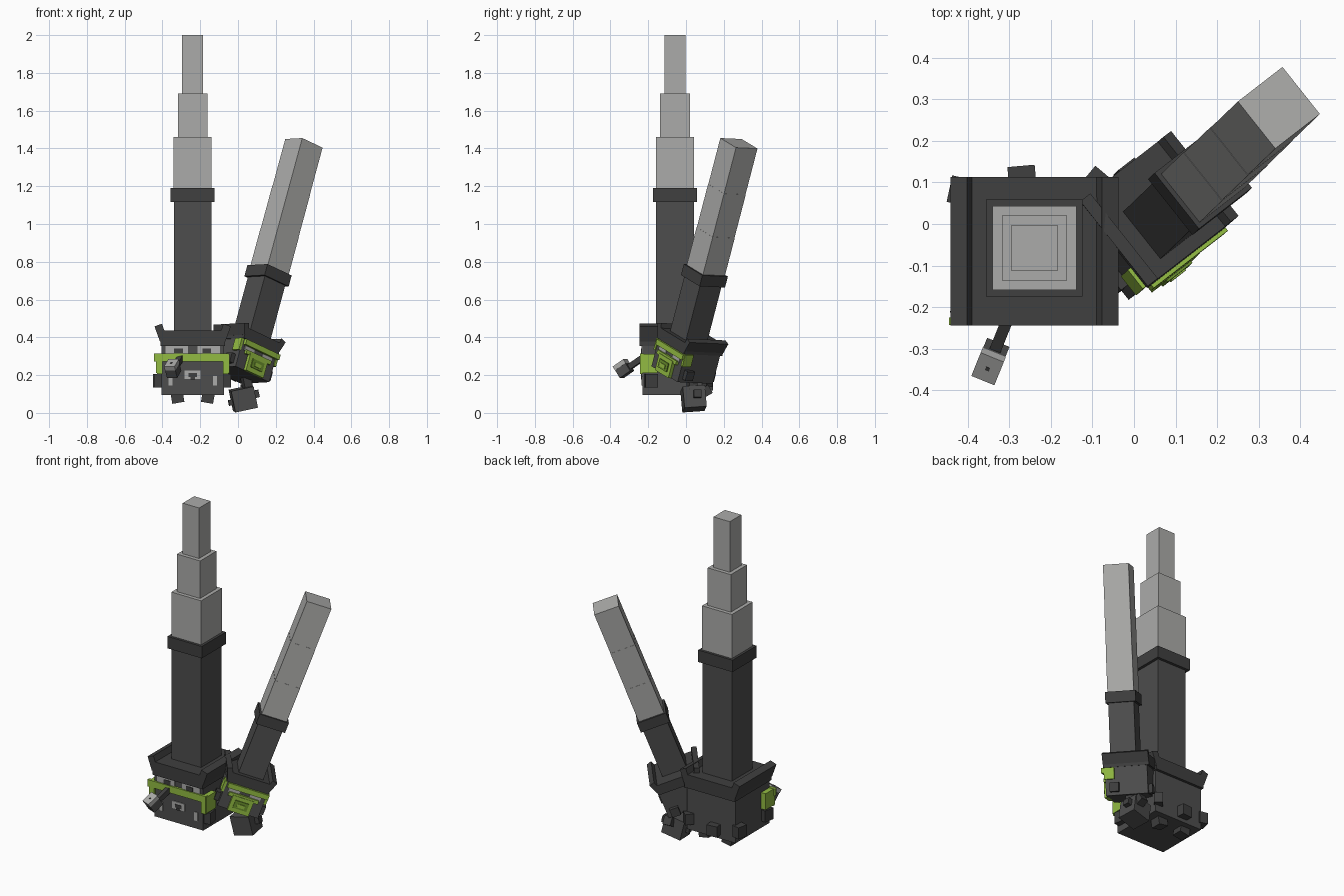
import bpy, bmesh, math
from mathutils import Matrix, Vector, Euler

if "Cube" in bpy.data.objects:
    bpy.data.objects.remove(bpy.data.objects["Cube"], do_unlink=True)


def material(name, rgb):
    m = bpy.data.materials.new(name)
    m.use_nodes = True
    m.diffuse_color = (*rgb, 1)
    m.node_tree.nodes["Principled BSDF"].inputs["Base Color"].default_value = (*rgb, 1)
    return m


DARK = material("dark grey", (0.075, 0.075, 0.075))
CHAR = material("charcoal", (0.050, 0.050, 0.050))
GREY = material("light grey", (0.41, 0.41, 0.40))
MID = material("mid grey", (0.15, 0.15, 0.15))
GREEN = material("lime green", (0.29, 0.50, 0.055))
OLIVE = material("deep green", (0.14, 0.27, 0.025))


def box(name, centre, size, mat, frame=Matrix(), rot=(0, 0, 0)):
    """Box of given size, turned by rot (degrees), placed in a frame."""
    bm = bmesh.new()
    bmesh.ops.create_cube(bm, size=1, matrix=Matrix.Diagonal((*size, 1)))
    turn = Euler([math.radians(a) for a in rot]).to_matrix().to_4x4()
    bm.transform(frame @ Matrix.Translation(centre) @ turn)
    me = bpy.data.meshes.new(name)
    bm.to_mesh(me)
    bm.free()
    me.materials.append(mat)
    ob = bpy.data.objects.new(name, me)
    bpy.context.collection.objects.link(ob)
    return ob


def span(name, lo, hi, mat, frame=Matrix()):
    """Box between two opposite corners."""
    lo, hi = Vector(lo), Vector(hi)
    return box(name, (lo + hi) / 2, hi - lo, mat, frame)


def column(name, sections, frame):
    """Stacked square sections: part, width, bottom, top, material."""
    for part, w, z0, z1, mat in sections:
        box(f"{name}_{part}", (0, 0, (z0 + z1) / 2), (w, w, z1 - z0), mat, frame)


def head(name, frame, height):
    """Cubic head with a hat brim and two upturned side flaps."""
    span(name + "_block", (-.165, -.172, -height), (.165, .155, -.04), DARK, frame)
    span(name + "_brim", (-.17, -.187, -.082), (.17, .171, 0), CHAR, frame)
    for s, side in ((-1, "right"), (1, "left")):
        box(f"{name}_{side}_flap", (s * .168, -.008, -.012), (.042, .358, .085),
            CHAR, frame, (0, s * 20, 0))


# ---- Upright figure ----
main = Matrix.Translation((-.24, -.058, .437))
head("large", main, .342)
column("large_hat", [
    ("tube", .20, -.01, .683, DARK),
    ("band", .233, .68, .753, CHAR),
    ("lower_stage", .202, .753, 1.023, GREY),
    ("middle_stage", .157, 1.023, 1.253, GREY),
    ("upper_stage", .111, 1.253, 1.563, GREY)], main)

# Green visor across the front, with side plates
span("visor", (-.445, -.243, .273), (-.05, -.225, .315), GREEN)
for s in (-1, 1):
    x = -.24 + s * .18
    box("visor_side", (x, -.195, .262), (.03, .09, .10), GREEN)
    box("visor_drop", (-.24 + s * .175, -.236, .24), (.03, .014, .07), GREEN)
    # Eyes, brow bits and cheek marks
    box("eye", (-.24 + s * .085, -.231, .334), (.12, .008, .038), GREY)
    box("pupil", (-.24 + s * .075, -.234, .328), (.045, .008, .027), CHAR)
    box("cheek_mark", (-.24 + s * .118, -.231, .17), (.022, .008, .052), GREY)
    box("side_stud", (-.24 + s * .178, -.185, .17), (.04, .065, .07), CHAR, rot=(0, 0, s * 10))
    box("foot", (-.24 + s * .08, .03, .078), (.065, .065, .05), CHAR, rot=(0, s * 10, 0))

# Mouth: light frame with a dark centre
box("mouth", (-.24, -.231, .203), (.085, .008, .045), GREY)
box("mouth_gap", (-.24, -.234, .2), (.045, .008, .02), CHAR)
box("lower_mouth_gap", (-.24, -.2345, .183), (.025, .008, .012), CHAR)

# Studs on the back and the rear corners
box("back_stud", (-.27, .115, .15), (.066, .05, .065), CHAR, rot=(0, 0, 5))
box("back_corner_stud", (-.09, .105, .17), (.05, .05, .065), CHAR, rot=(0, 0, -40))
box("rear_side_stud", (-.42, .08, .17), (.05, .065, .07), CHAR, rot=(0, 0, -12))

# Pipe: stem and tilted bowl with a light rim
pipe = Matrix.Translation((-.345, -.33, .233)) @ Euler(
    (math.radians(33), 0, math.radians(-22))).to_matrix().to_4x4()
span("pipe_stem", (-.014, .02, -.025), (.014, .13, .005), CHAR, pipe)
span("pipe_bowl", (-.029, -.035, -.035), (.029, .035, .018), DARK, pipe)
span("pipe_rim", (-.03, -.036, .014), (.03, .036, .038), GREY, pipe)
span("pipe_hole", (-.005, -.005, .03), (.005, .005, .039), CHAR, pipe)

# ---- Leaning figure ----
turn = (Matrix.Rotation(math.radians(38.5), 4, 'Z') @
        Matrix.Rotation(math.radians(-2), 4, 'X') @
        Matrix.Rotation(math.radians(20.5), 4, 'Y'))
axis = turn.to_3x3() @ Vector((0, 0, 1))
lean = Matrix.Translation(Vector((.349, .28, 1.427)) - axis * 1.09) @ turn
column("small_hat", [
    ("tube", .145, -.03, .335, DARK),
    ("band", .172, .31, .372, CHAR),
    ("lower_stage", .149, .372, .585, GREY),
    ("middle_stage", .147, .585, .83, GREY),
    ("upper_stage", .145, .83, 1.09, GREY)], lean)
small = lean @ Matrix.Translation((0, .03, 0)) @ Matrix.Scale(.73, 4)
head("small", small, .30)

# Visor, eyes and bearded plate on the small face
span("small_visor", (-.15, -.20, -.125), (.18, -.165, -.085), GREEN, small)
for s in (-1, 1):
    box("small_eye", (s * .085, -.173, -.145), (.09, .012, .035), GREY, small)
    box("small_visor_side", (s * .172, -.14, -.13), (.02, .08, .09), GREEN, small)
    box("small_side_stud", (s * .175, -.1, -.24), (.05, .07, .07), CHAR, small)
    box("small_back_stud", (s * .10, .16, -.26), (.07, .05, .07), CHAR, small)
span("beard_top", (-.12, -.195, -.185), (.12, -.165, -.155), GREEN, small)
span("beard", (-.085, -.20, -.30), (.085, -.165, -.17), GREEN, small)
span("beard_inset", (-.055, -.208, -.265), (.055, -.19, -.20), OLIVE, small)
span("beard_centre", (-.03, -.213, -.25), (.03, -.2, -.222), GREEN, small)

# Dangling block below the small head
box("hanging_stem", (.045, .03, .165), (.045, .045, .11), CHAR, rot=(0, -12, 20))
box("hanging_block", (.028, .04, .075), (.122, .118, .115), DARK, rot=(4, -12, 6))
box("hanging_block_peg", (-.035, .03, .055), (.03, .03, .03), CHAR, rot=(0, -12, 6))
box("hanging_block_knob", (.095, .06, .1), (.03, .04, .04), CHAR, rot=(0, -12, 6))
box("hanging_block_back", (.04, .105, .115), (.05, .05, .05), CHAR, rot=(30, 0, 6))
